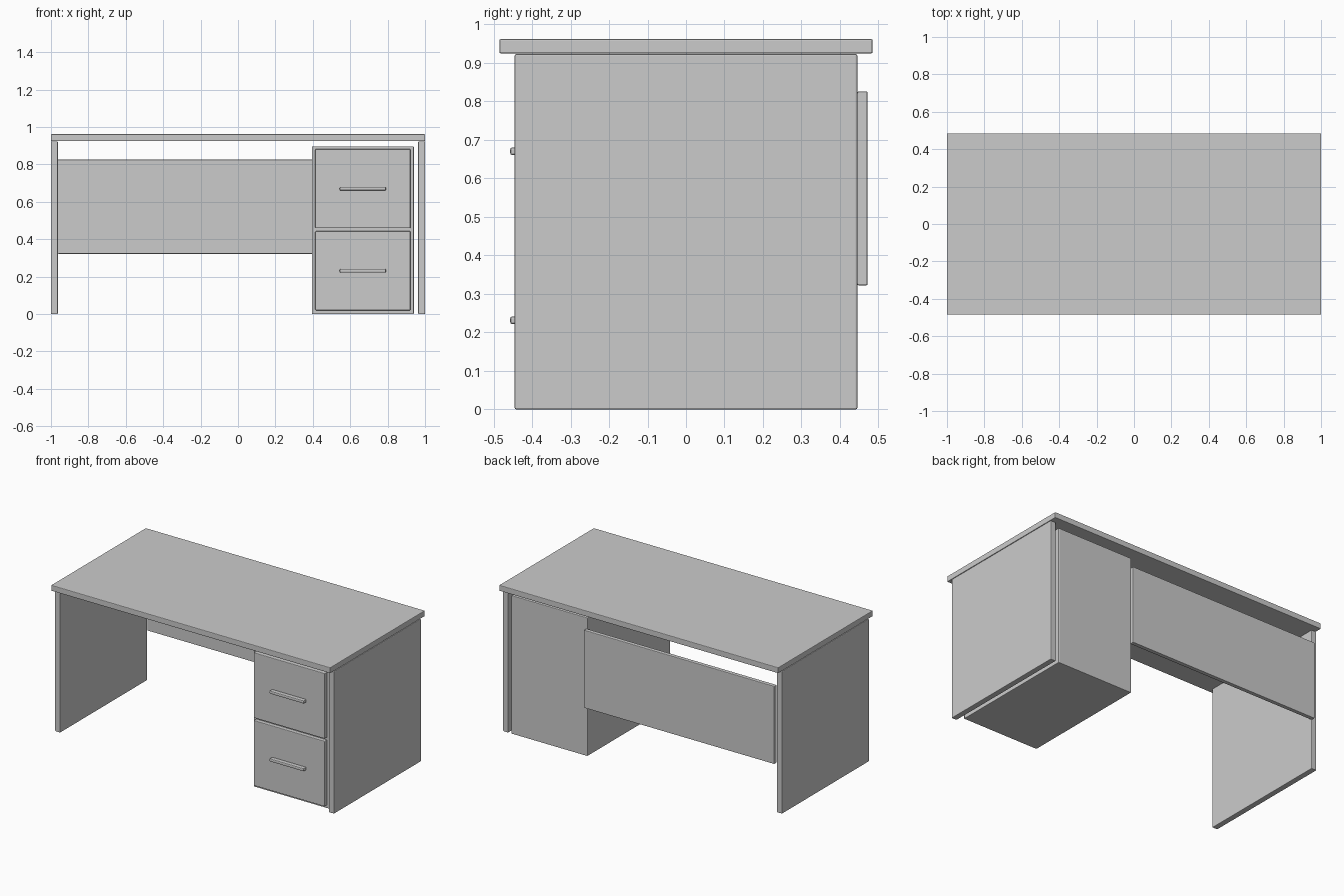
import bpy
import bmesh

if "Cube" in bpy.data.objects:
    bpy.data.objects.remove(bpy.data.objects["Cube"])


def box(name, x, y, z, bevel=0.004, segments=2):
    """Bevelled box spanning the given (min, max) ranges."""
    bm = bmesh.new()
    bmesh.ops.create_cube(bm, size=1)
    for v in bm.verts:
        for i, (lo, hi) in enumerate((x, y, z)):
            v.co[i] = (lo + hi) / 2 + v.co[i] * (hi - lo)
    bmesh.ops.bevel(bm, geom=bm.edges[:], offset=bevel, segments=segments,
                    profile=0.5, affect='EDGES')
    mesh = bpy.data.meshes.new(name)
    bm.to_mesh(mesh)
    bm.free()
    ob = bpy.data.objects.new(name, mesh)
    bpy.context.collection.objects.link(ob)
    return ob


# Desktop
box("desktop", (-1, 1), (-0.485, 0.485), (0.925, 0.962))

# End panels that carry the desktop
for side, x in (("left", (-1, -0.963)), ("right", (0.963, 1))):
    box(side + "_end_panel", x, (-0.445, 0.445), (0, 0.923))

# Modesty panel across the back of the knee space
box("modesty_panel", (-0.963, 0.402), (0.445, 0.472), (0.322, 0.826))

# Drawer cabinet
box("drawer_cabinet", (0.395, 0.94), (-0.405, 0.445), (0, 0.896))

# Drawer fronts, each with a bar handle
for level, z in (("lower", (0.02, 0.443)), ("upper", (0.459, 0.882))):
    box(level + "_drawer_front", (0.413, 0.922), (-0.43, -0.4), z)
    mid = sum(z) / 2
    box(level + "_drawer_handle", (0.544, 0.791), (-0.457, -0.427),
        (mid - 0.01, mid + 0.01), bevel=0.006)
